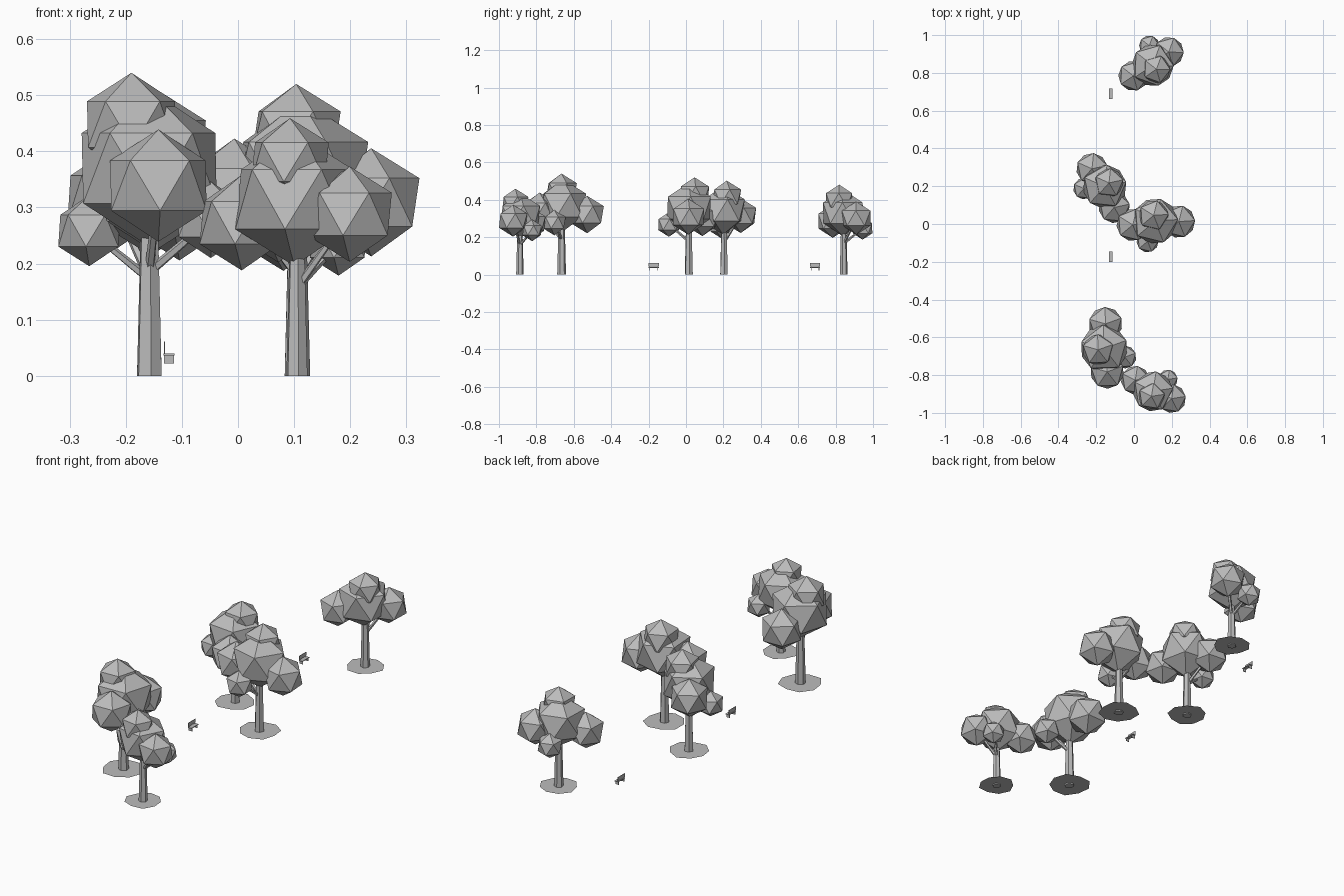
import bpy, bmesh, math
from mathutils import Vector, Matrix

cube = bpy.data.objects.get("Cube")
if cube:
    bpy.data.objects.remove(cube, do_unlink=True)

grey = bpy.data.materials.new("plain_grey")
grey.use_nodes = True
colour = (0.5, 0.5, 0.5, 1)
grey.diffuse_color = colour
grey.node_tree.nodes["Principled BSDF"].inputs["Base Color"].default_value = colour


def finish(bm, name, matrix=Matrix()):
    mesh = bpy.data.meshes.new(name)
    bm.to_mesh(mesh)
    bm.free()
    mesh.materials.append(grey)
    obj = bpy.data.objects.new(name, mesh)
    obj.matrix_world = matrix
    bpy.context.collection.objects.link(obj)


def limb(bm, start, end, r1, r2, sides, spin=0):
    """Tapered prism between two points."""
    start, end = Vector(start), Vector(end)
    axis = end - start
    m = (Matrix.Translation((start + end) / 2)
         @ axis.to_track_quat('Z', 'Y').to_matrix().to_4x4()
         @ Matrix.Rotation(spin, 4, 'Z'))
    bmesh.ops.create_cone(bm, cap_ends=True, segments=sides, radius1=r1,
                          radius2=r2, depth=axis.length, matrix=m)


def box(bm, centre, size):
    m = Matrix.Translation(centre) @ Matrix.Diagonal((*size, 1))
    bmesh.ops.create_cube(bm, size=1, matrix=m)


# Foliage clumps of one tree: centre and radius
clumps = {
    "main": ((-.006, 0, .37), .14),
    "top": ((0, -.032, .448), .092),
    "large_side": ((.118, .012, .339), .1),
    "far_side": ((-.136, .012, .321), .1),
    "small_side": ((.043, .108, .278), .068),
}


def tree(number, x, y, angle, scale):
    place = (Matrix.Translation((x, y, 0))
             @ Matrix.Rotation(math.radians(angle), 4, 'Z')
             @ Matrix.Scale(scale, 4))
    # Trunk and branches
    bm = bmesh.new()
    limb(bm, (0, 0, 0), (0, 0, .32), .0238, .0155, 6, math.radians(35))
    for part in ("large_side", "small_side"):
        limb(bm, (0, 0, .185), clumps[part][0], .009, .006, 5)
    finish(bm, f"trunk_{number}", place)
    # Leaves
    for part, (centre, radius) in clumps.items():
        bm = bmesh.new()
        m = Matrix.Translation(centre) @ Matrix.Rotation(math.pi, 4, 'Z')
        bmesh.ops.create_icosphere(bm, subdivisions=1, radius=radius, matrix=m)
        finish(bm, f"foliage_{part}_{number}", place)
    # Flat, slightly uneven ground patch
    bm = bmesh.new()
    ring = bmesh.ops.create_circle(bm, cap_ends=True, segments=9, radius=.098)
    for i, v in enumerate(ring["verts"]):
        v.co *= 1 + .06 * math.sin(i * 2.3)
        v.co.z = .006
    bmesh.ops.recalc_face_normals(bm, faces=bm.faces)
    for f in bm.faces:
        if f.normal.z < 0:
            f.normal_flip()
    finish(bm, f"ground_patch_{number}", place)


def bench(number, y):
    bm = bmesh.new()
    box(bm, (-.123, 0, .038), (.019, .055, .003))
    box(bm, (-.131, 0, .0515), (.002, .055, .019))
    for side in (-1, 1):
        box(bm, (-.123, side * .021, .0295), (.018, .003, .015))
        box(bm, (-.131, side * .021, .041), (.002, .003, .006))
    finish(bm, f"bench_{number}", Matrix.Translation((0, y, 0)))


trees = [(.105, -.888, -27, .85), (-.158, -.665, -88, 1),
         (.106, .015, 184, .963), (-.158, .203, 120, .93),
         (.103, .843, 34, .89)]
for n, spec in enumerate(trees, 1):
    tree(n, *spec)
for n, y in enumerate((-.173, .69), 1):
    bench(n, y)
